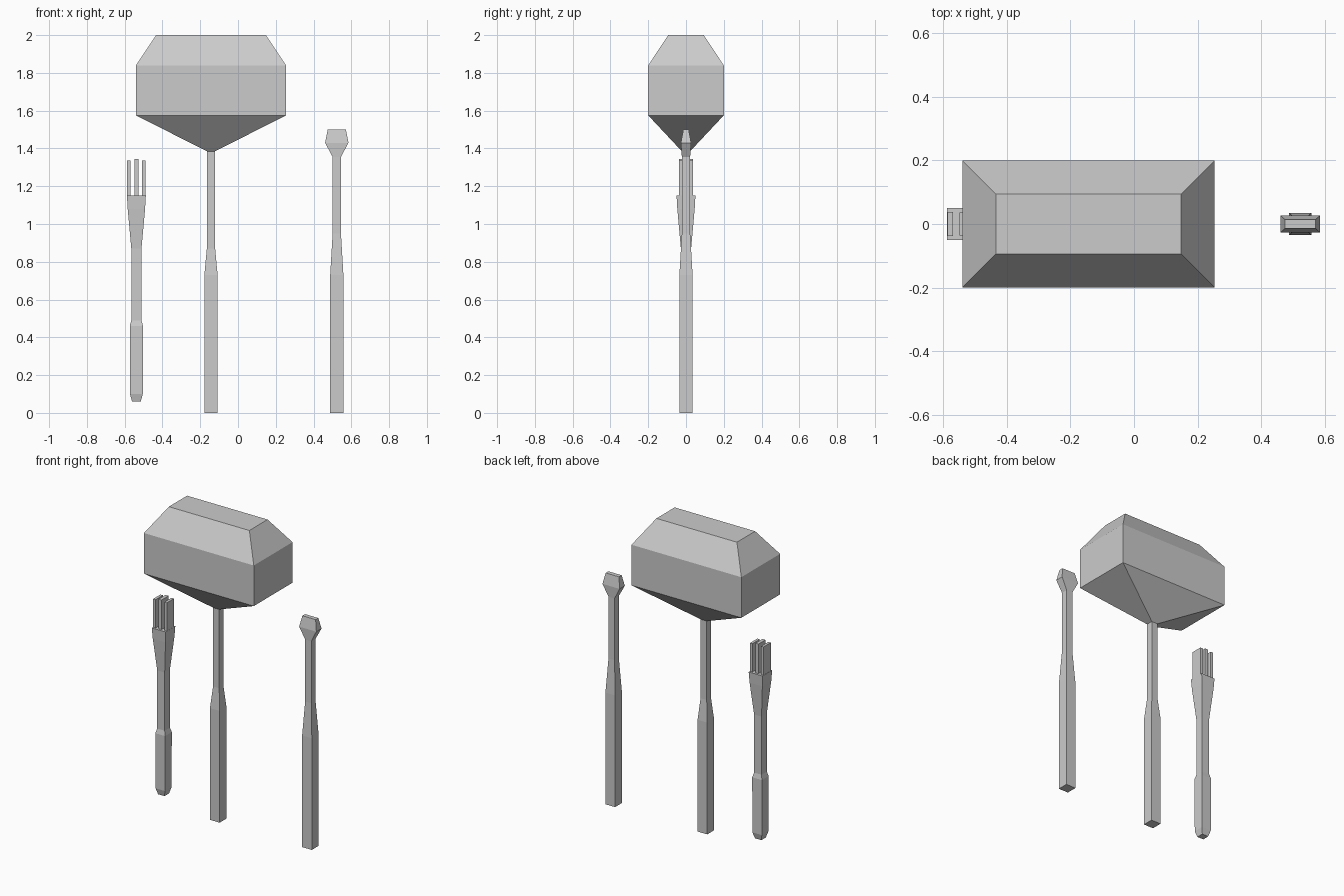
import bpy, bmesh


def loft(name, cx, rings):
    """Stack rectangular sections (z, half width x, half depth y) into one closed solid."""
    bm = bmesh.new()
    loops = []
    for z, hx, hy in rings:
        loops.append([bm.verts.new((cx + sx * hx, sy * hy, z))
                      for sx, sy in ((-1, -1), (1, -1), (1, 1), (-1, 1))])
    for a, b in zip(loops, loops[1:]):
        for i in range(4):
            j = (i + 1) % 4
            bm.faces.new((a[i], a[j], b[j], b[i]))
    bm.faces.new(loops[0][::-1])
    bm.faces.new(loops[-1])
    mesh = bpy.data.meshes.new(name)
    bm.to_mesh(mesh)
    bm.free()
    obj = bpy.data.objects.new(name, mesh)
    bpy.context.collection.objects.link(obj)
    return obj


# Large tool: handle with thin shaft flaring into a faceted block head
loft("large_tool", -0.143, [
    (0, 0.035, 0.035), (0.73, 0.035, 0.035), (0.87, 0.022, 0.022),
    (1.385, 0.022, 0.022), (1.575, 0.397, 0.2),
    (1.84, 0.397, 0.2), (2.0, 0.291, 0.094)])

# Flat-tipped tool: handle, shaft and flared blade
loft("flat_tip_tool", 0.523, [
    (0, 0.035, 0.035), (0.73, 0.035, 0.035), (0.95, 0.022, 0.022),
    (1.355, 0.022, 0.022), (1.43, 0.062, 0.027), (1.5, 0.048, 0.014)])

# Fork: rounded handle, neck and flared base
FORK_X = -0.538
loft("fork_body", FORK_X, [
    (0.06, 0.023, 0.023), (0.10, 0.034, 0.034), (0.46, 0.035, 0.035),
    (0.49, 0.027, 0.027), (0.87, 0.027, 0.027), (1.08, 0.046, 0.046),
    (1.15, 0.05, 0.05)])

# Fork tines
for label, dx, hx, hy, top in (("left", -0.040, 0.009, 0.037, 1.335),
                               ("middle", 0.0, 0.011, 0.036, 1.343),
                               ("right", 0.040, 0.009, 0.037, 1.335)):
    loft("fork_tine_" + label, FORK_X + dx, [(1.149, hx, hy), (top, hx, hy)])
